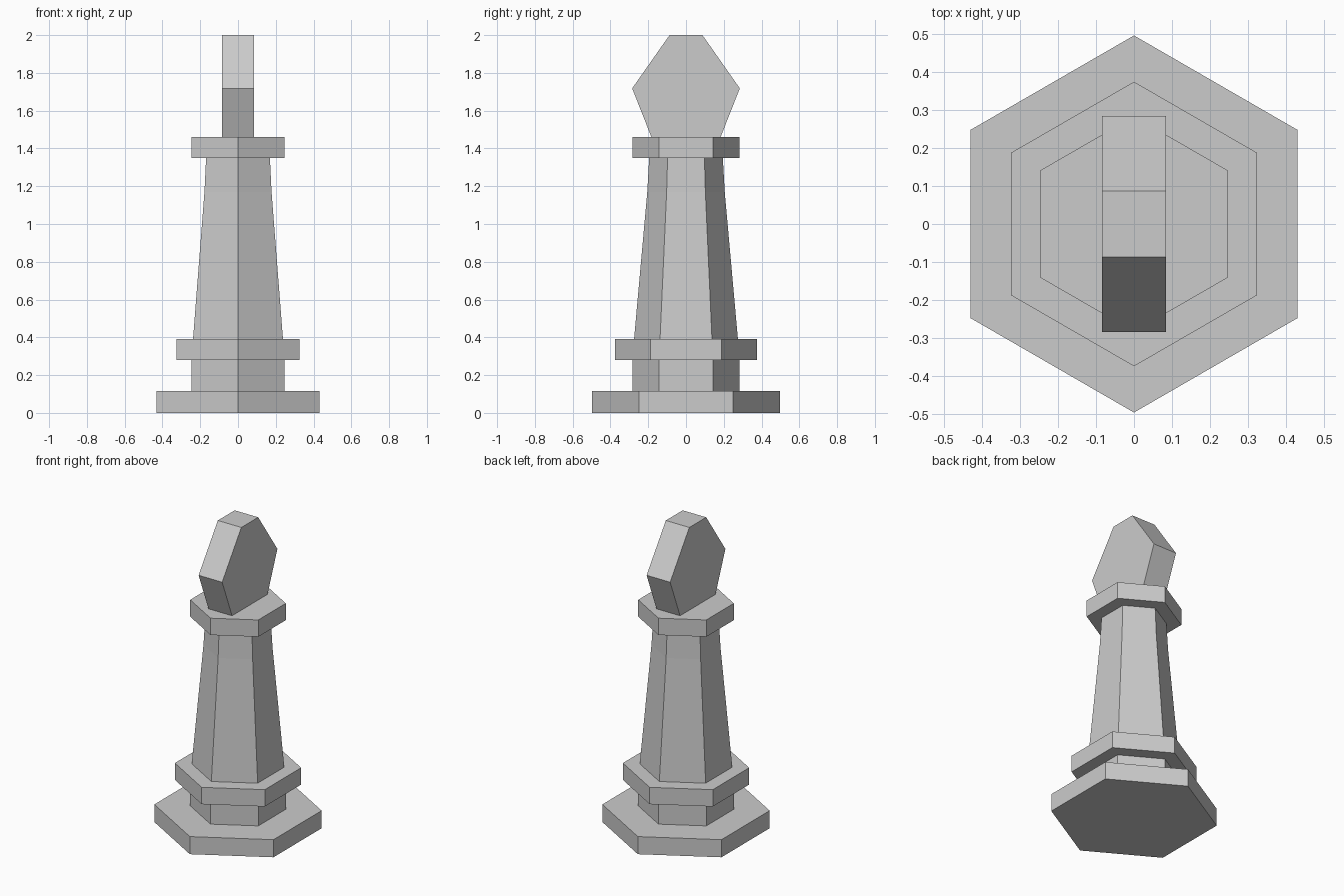
import bpy, bmesh, math

if "Cube" in bpy.data.objects:
    bpy.data.objects.remove(bpy.data.objects["Cube"])


def make_object(name, rings):
    """Closed solid lofted through matching rings of points."""
    bm = bmesh.new()
    loops = [[bm.verts.new(p) for p in ring] for ring in rings]
    n = len(loops[0])
    for a, b in zip(loops, loops[1:]):
        for i in range(n):
            j = (i + 1) % n
            bm.faces.new((a[i], a[j], b[j], b[i]))
    bm.faces.new(loops[0][::-1])
    bm.faces.new(loops[-1])
    bmesh.ops.recalc_face_normals(bm, faces=bm.faces)
    mesh = bpy.data.meshes.new(name)
    bm.to_mesh(mesh)
    bm.free()
    obj = bpy.data.objects.new(name, mesh)
    bpy.context.collection.objects.link(obj)
    return obj


def hexagon(radius, z):
    """Hexagon with corners pointing front and back."""
    angles = [math.radians(90 + 60 * i) for i in range(6)]
    return [(radius * math.cos(a), radius * math.sin(a), z) for a in angles]


# Stacked hexagonal parts: (radius, height) profile of each
parts = {
    "base": [(0.497, 0.0), (0.497, 0.115)],
    "foot_neck": [(0.284, 0.115), (0.284, 0.28)],
    "lower_ring": [(0.375, 0.28), (0.375, 0.39)],
    "column": [(0.275, 0.39), (0.205, 1.17), (0.195, 1.35)],
    "collar": [(0.284, 1.35), (0.284, 1.46)],
}
for name, profile in parts.items():
    make_object(name, [hexagon(r, z) for r, z in profile])

# Head: flat six-sided slab facing sideways
half = [(0.183, 1.46), (0.285, 1.718), (0.087, 2.0)]
outline = half + [(-y, z) for y, z in reversed(half)]
make_object("head", [[(x, y, z) for y, z in outline] for x in (-0.085, 0.085)])
